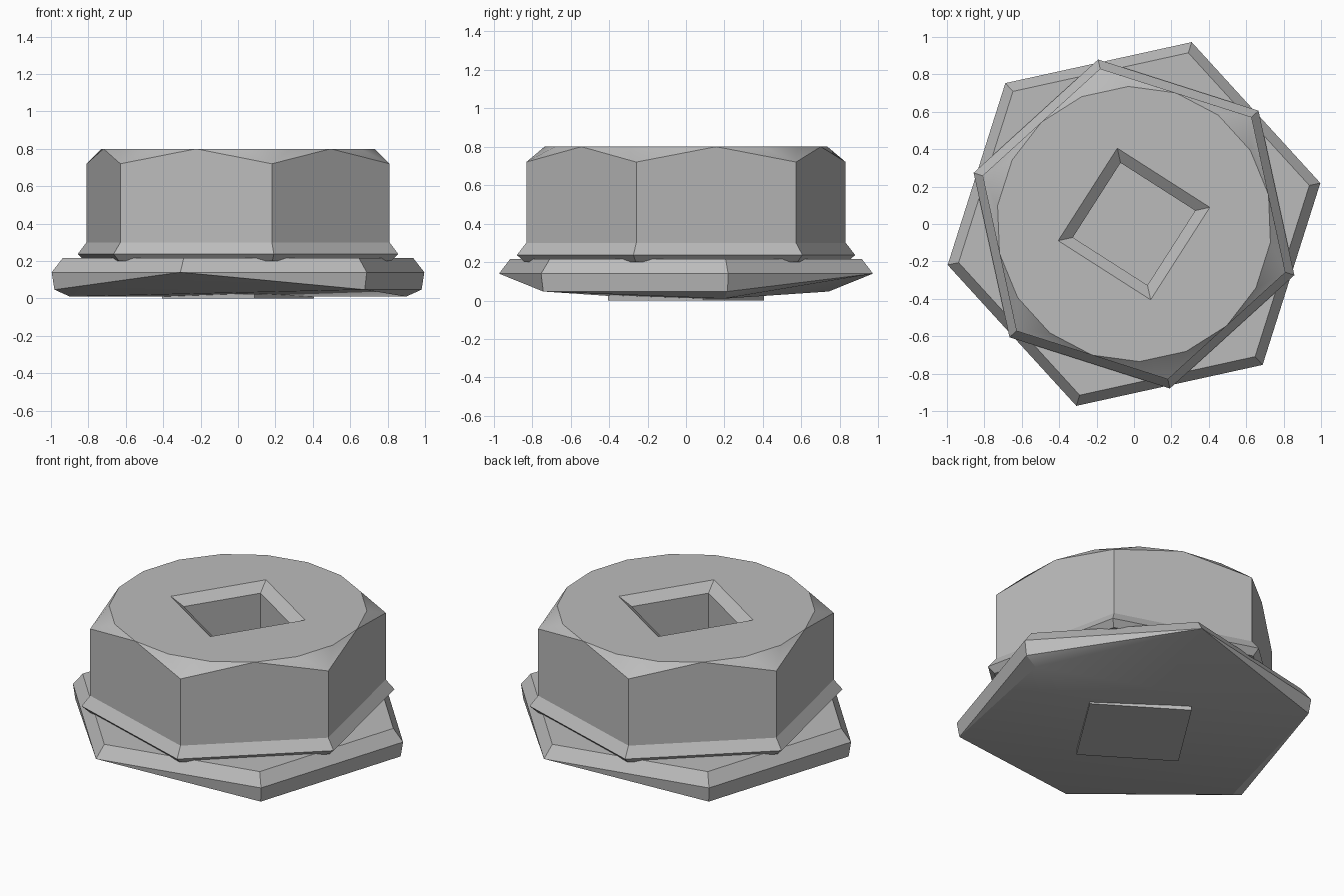
import bpy
import bmesh
from math import cos, sin, radians

if "Cube" in bpy.data.objects:
    bpy.data.objects.remove(bpy.data.objects["Cube"])

TURN = 12.4          # twist of the flange and the drive socket
HEX_TURN = 42.3      # twist of the hexagonal head

steel = bpy.data.materials.new("steel_grey")
steel.use_nodes = True
GREY = (0.5, 0.5, 0.5, 1)
steel.diffuse_color = GREY
steel.node_tree.nodes["Principled BSDF"].inputs["Base Color"].default_value = GREY


def ring(sides, radius, z, turn, keep=lambda k: True):
    """Points of a regular polygon, starting at the angle turn."""
    angles = [radians(turn + 360 * k / sides) for k in range(sides) if keep(k)]
    return [(radius * cos(a), radius * sin(a), z) for a in angles]


def hull(name, points):
    """Convex solid round the given points."""
    bm = bmesh.new()
    for p in points:
        bm.verts.new(p)
    bmesh.ops.convex_hull(bm, input=bm.verts[:])
    bmesh.ops.dissolve_limit(bm, angle_limit=radians(0.5), verts=bm.verts[:], edges=bm.edges[:])
    bmesh.ops.recalc_face_normals(bm, faces=bm.faces[:])
    mesh = bpy.data.meshes.new(name)
    bm.to_mesh(mesh)
    bm.free()
    obj = bpy.data.objects.new(name, mesh)
    bpy.context.collection.objects.link(obj)
    mesh.materials.append(steel)
    return obj


# Hexagonal head with a round chamfered top
head = hull("hex_head",
            ring(6, 0.85, 0.3, HEX_TURN) + ring(6, 0.85, 0.72, HEX_TURN)
            + ring(18, 0.736, 0.8, HEX_TURN + 10))

# Flared skirt under the head
skirt = hull("flared_skirt",
             ring(6, 0.85, 0.3, HEX_TURN) + ring(6, 0.9, 0.237, HEX_TURN)
             + ring(6, 0.86, 0.2, HEX_TURN))

# Twisted base flange with a slightly keeled underside
flange = hull("base_flange",
              ring(6, 0.96, 0.215, TURN) + ring(6, 1.02, 0.14, TURN)
              + ring(6, 1.005, 0.047, TURN, lambda k: k % 3 != 1)
              + ring(2, 0.92, 0.01, TURN))

# Square plug closing the underside
plug = hull("bottom_plug", ring(4, 0.415, 0, TURN) + ring(4, 0.415, 0.025, TURN))

# Square drive socket with a bevelled mouth
cutters = [
    hull("socket_cutter", ring(4, 0.335, 0.03, TURN) + ring(4, 0.335, 0.77, TURN)),
    hull("mouth_cutter", ring(4, 0.335, 0.75, TURN) + ring(4, 0.495, 0.85, TURN)),
]
parts = [head, skirt, flange]
for part in parts:
    for cutter in cutters:
        mod = part.modifiers.new(cutter.name, "BOOLEAN")
        mod.operation = "DIFFERENCE"
        mod.solver = "EXACT"
        mod.object = cutter

# Bake the cuts and drop the cutters
graph = bpy.context.evaluated_depsgraph_get()
baked = [bpy.data.meshes.new_from_object(p.evaluated_get(graph)) for p in parts]
for part, mesh in zip(parts, baked):
    part.modifiers.clear()
    part.data = mesh
for cutter in cutters:
    bpy.data.objects.remove(cutter)

# Soft shading over the shallow facets only
for obj in bpy.context.view_layer.objects:
    obj.select_set(obj in parts)
bpy.context.view_layer.objects.active = head
bpy.ops.object.shade_smooth_by_angle(angle=radians(20))
